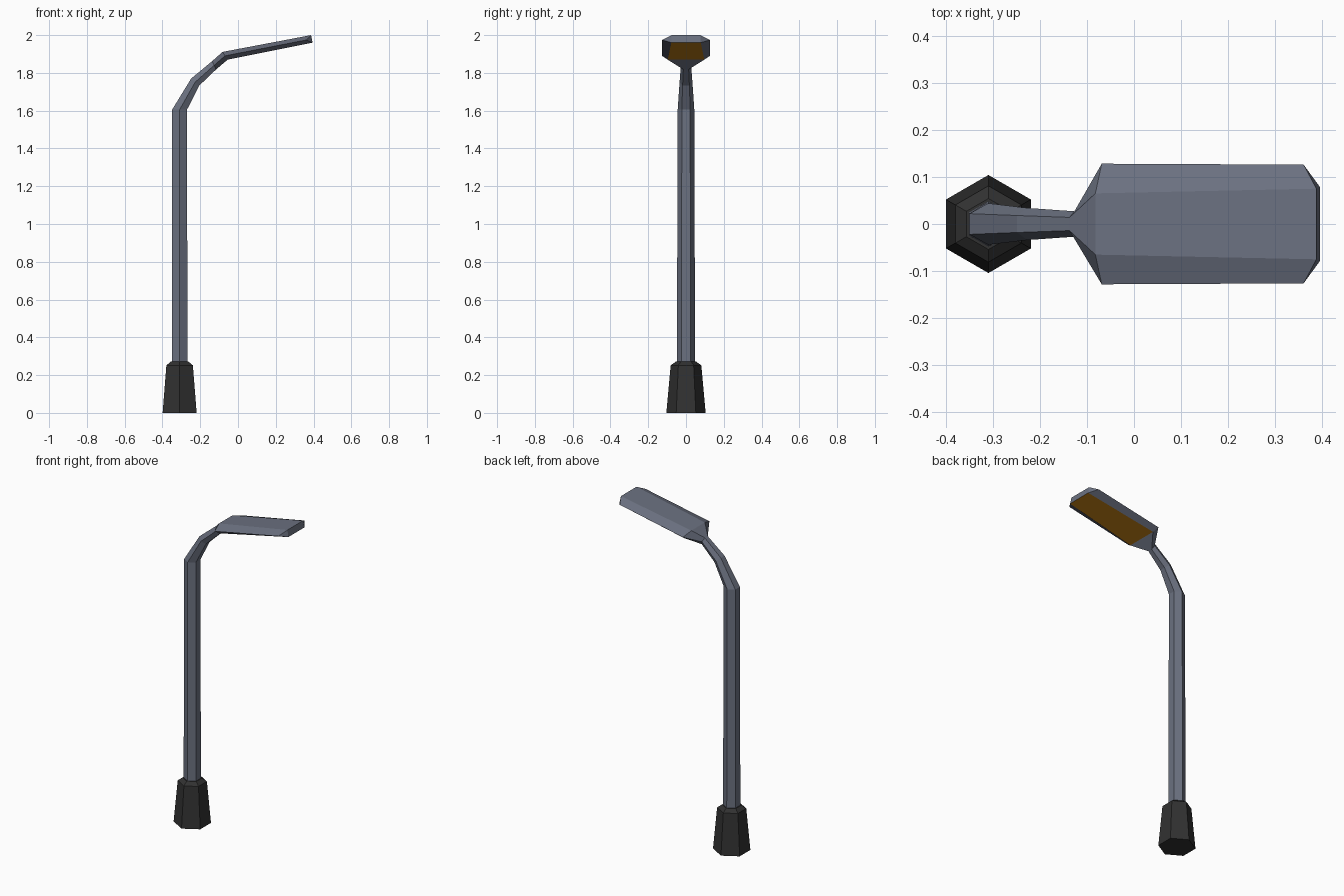
import bpy, bmesh, math

if "Cube" in bpy.data.objects:
    bpy.data.objects.remove(bpy.data.objects["Cube"])


def material(name, rgb):
    m = bpy.data.materials.new(name)
    m.diffuse_color = (*rgb, 1)
    m.use_nodes = True
    m.node_tree.nodes["Principled BSDF"].inputs["Base Color"].default_value = m.diffuse_color
    return m


steel = material("blue_grey_steel", (0.147, 0.165, 0.216))
black = material("dark_base", (0.031, 0.031, 0.031))
amber = material("amber_lens", (0.58, 0.231, 0.009))


def ring(outer, inner, width, top, bottom, mid=None):
    """Six-sided section: outer and inner edge points are (x, z), widths are half widths in y."""
    mid = mid or ((outer[0] + inner[0]) / 2, (outer[1] + inner[1]) / 2)
    return [(mid[0], -width, mid[1]), (inner[0], -bottom, inner[1]), (inner[0], bottom, inner[1]),
            (mid[0], width, mid[1]), (outer[0], top, outer[1]), (outer[0], -top, outer[1])]


def upright(x, z, r):
    h = r * math.cos(math.pi / 6)
    return ring((x - h, z), (x + h, z), r, r / 2, r / 2)


def loft(name, rings, mats, lens_rule=None):
    bm = bmesh.new()
    vs = [[bm.verts.new(p) for p in r] for r in rings]
    for k, (a, b) in enumerate(zip(vs, vs[1:])):
        for i in range(6):
            j = (i + 1) % 6
            f = bm.faces.new((a[i], a[j], b[j], b[i]))
            if lens_rule and lens_rule(k, i):
                f.material_index = 1
    # End caps: a middle quad and two side triangles
    for r in (vs[0], vs[-1]):
        bm.faces.new((r[1], r[2], r[4], r[5]))
        bm.faces.new((r[0], r[1], r[5]))
        bm.faces.new((r[2], r[3], r[4]))
    bmesh.ops.recalc_face_normals(bm, faces=bm.faces)
    me = bpy.data.meshes.new(name)
    bm.to_mesh(me)
    bm.free()
    for m in mats:
        me.materials.append(m)
    ob = bpy.data.objects.new(name, me)
    bpy.context.collection.objects.link(ob)
    return ob


PX = -0.309
# Tapered hexagonal foot
loft("base", [upright(PX, 0, 0.104), upright(PX, 0.252, 0.081), upright(PX, 0.271, 0.054)], [black])

# Shared neck section where the arm meets the lamp head
neck = ring((-0.137, 1.862), (-0.116, 1.818), 0.027, 0.014, 0.014)

# Pole bending into the thin arm
loft("pole_and_arm", [
    upright(PX, 0.26, 0.048),
    ring((-0.349, 1.605), (-0.270, 1.605), 0.044, 0.022, 0.022),
    ring((-0.248, 1.770), (-0.205, 1.733), 0.034, 0.018, 0.018),
    neck], [steel])

# Flat lamp head with the lens on its underside
loft("lamp_head", [
    neck,
    ring((-0.082, 1.911), (-0.055, 1.870), 0.128, 0.065, 0.097),
    ring((0.387, 2.0), (0.395, 1.960), 0.126, 0.075, 0.078, mid=(0.36, 1.974))],
    [steel, amber], lambda k, i: k == 1 and i == 1)
